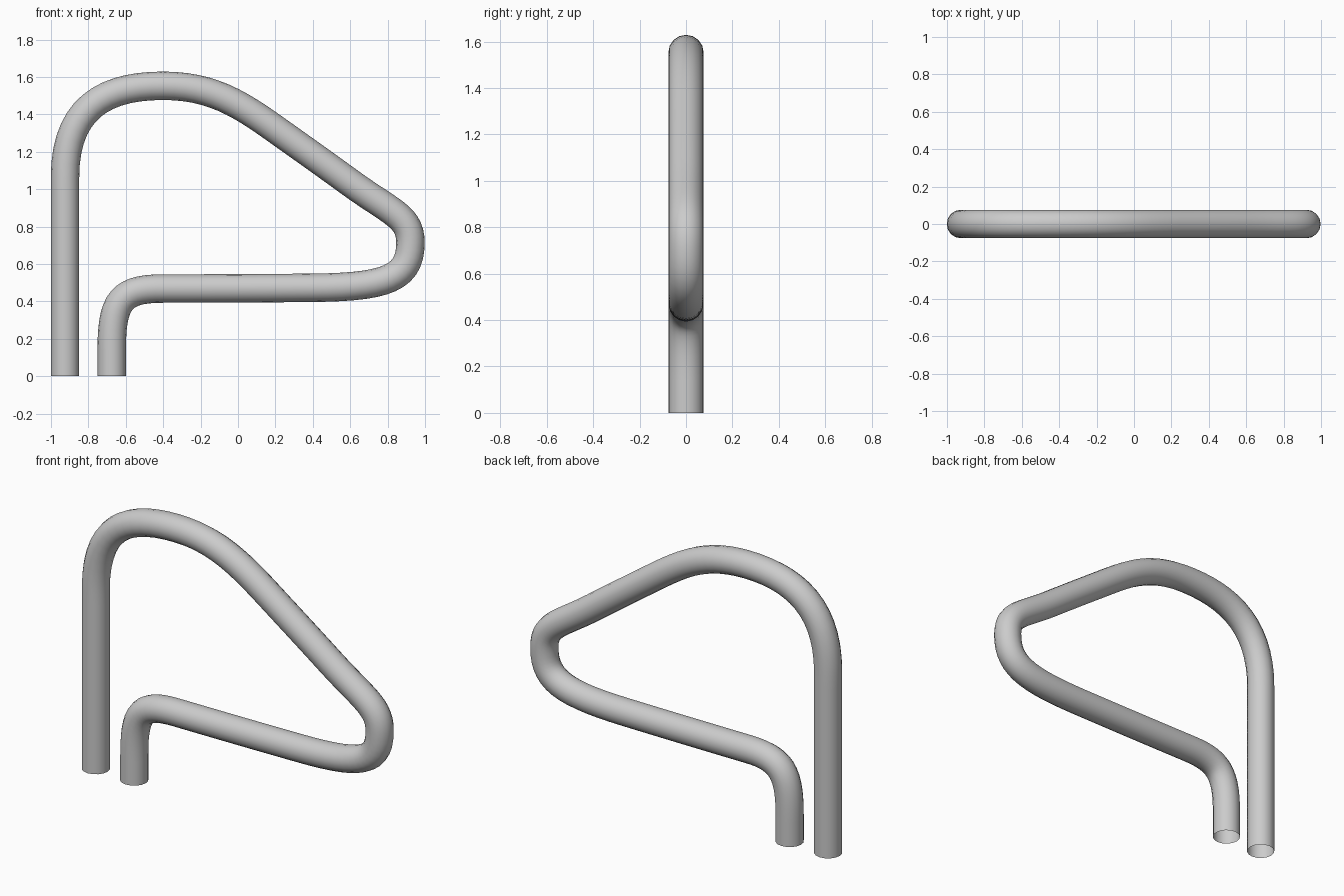
import bpy
from mathutils import Vector

if "Cube" in bpy.data.objects:
    bpy.data.objects.remove(bpy.data.objects["Cube"])

# Path knots: (x, z), travel direction, handle length in, handle length out
KNOTS = [
    ((-0.925, 0.00), (0, 1), 0.30, 0.30),        # long leg foot
    ((-0.925, 1.06), (0, 1), 0.30, 0.37),
    ((-0.400, 1.553), (1, 0), 0.32, 0.30),       # crown of the arch
    ((0.300, 1.250), (0.82, -0.58), 0.30, 0.12),
    ((0.600, 1.035), (0.81, -0.59), 0.12, 0.27),
    ((0.922, 0.715), (0, -1), 0.14, 0.19),       # right-hand bend
    ((0.400, 0.473), (-1, -0.01), 0.40, 0.25),
    ((-0.400, 0.469), (-1, 0), 0.25, 0.22),
    ((-0.675, 0.15), (0, -1), 0.26, 0.05),
    ((-0.675, 0.00), (0, -1), 0.05, 0.05),       # short leg foot
]

# One bent tube, open at both feet
curve = bpy.data.curves.new("bent_tube_rail", "CURVE")
curve.dimensions = "3D"
curve.resolution_u = 14
curve.bevel_depth = 0.076
curve.bevel_resolution = 6
curve.use_fill_caps = False
spline = curve.splines.new("BEZIER")
spline.bezier_points.add(len(KNOTS) - 1)
for p, ((x, z), (dx, dz), a, b) in zip(spline.bezier_points, KNOTS):
    co = Vector((x, 0, z))
    d = Vector((dx, 0, dz)).normalized()
    p.handle_left_type = p.handle_right_type = "FREE"
    p.co = co
    p.handle_left = co - d * a
    p.handle_right = co + d * b

rail = bpy.data.objects.new("bent_tube_rail", curve)
bpy.context.collection.objects.link(rail)

# Turn into a smooth mesh
bpy.context.view_layer.objects.active = rail
rail.select_set(True)
bpy.ops.object.convert(target="MESH")
bpy.ops.object.shade_smooth()
